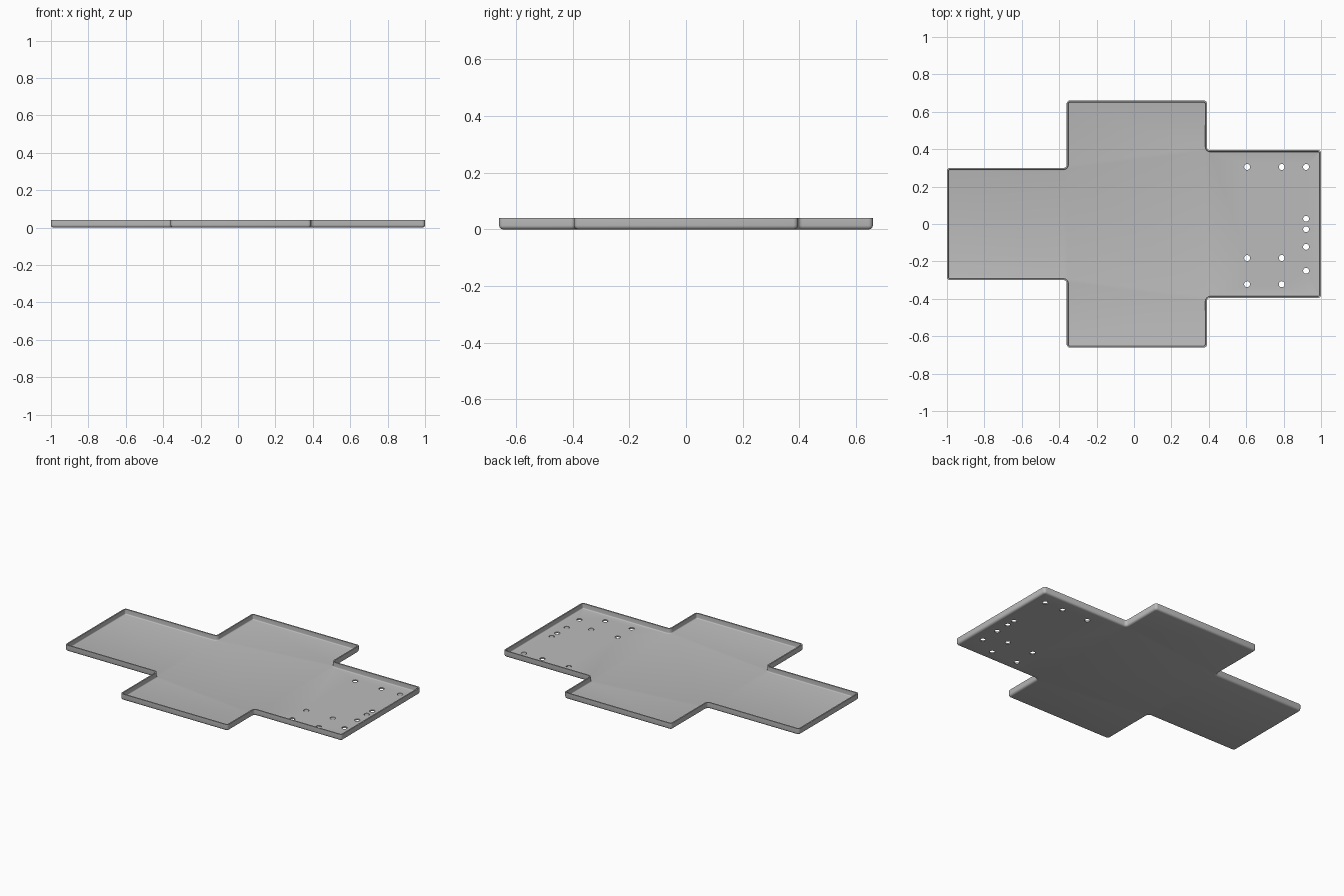
import bpy, bmesh, math
from mathutils import Vector

cube = bpy.data.objects.get("Cube")
if cube:
    bpy.data.objects.remove(cube)

HEIGHT, SHEET = 0.04, 0.008      # rim height, sheet thickness
BEND = 0.014                     # outer bend radius between floor and rim
CORNER = 0.016                   # plan corner radius
HOLE = 0.016
STEPS = 4

# Cross-shaped plan, counter-clockwise
L, R = -0.36, 0.39
plan = [Vector(p) for p in (
    (-1, -0.3), (L, -0.3), (L, -0.66), (R, -0.66), (R, -0.395), (1, -0.395),
    (1, 0.395), (R, 0.395), (R, 0.66), (L, 0.66), (L, 0.3), (-1, 0.3))]

holes = [(x, y) for x in (0.605, 0.79) for y in (0.305, -0.182, -0.322)]
holes += [(0.92, y) for y in (0.305, 0.028, -0.028, -0.122, -0.25)]


def outline(inset):
    """Plan with rounded corners, moved inward by inset."""
    points = []
    for i, p in enumerate(plan):
        d1 = (p - plan[i - 1]).normalized()
        d2 = (plan[(i + 1) % len(plan)] - p).normalized()
        n1, n2 = Vector((-d1.y, d1.x)), Vector((-d2.y, d2.x))
        side = 1 if d1.cross(d2) > 0 else -1
        centre = p + (n1 + n2) * CORNER * side
        radius = CORNER - inset * side
        for k in range(STEPS + 1):
            a = k / STEPS * math.pi / 2
            n = n1 * math.cos(a) + n2 * math.sin(a)
            points.append(centre - n * radius * side)
    return points


def circle(x, y, n=20):
    return [Vector((x + HOLE * math.cos(2 * math.pi * k / n),
                    y + HOLE * math.sin(2 * math.pi * k / n))) for k in range(n)]


def ring(bm, points, z):
    return [bm.verts.new((p.x, p.y, z)) for p in points]


def join(bm, a, b):
    for i in range(len(a)):
        j = (i + 1) % len(a)
        bm.faces.new((a[i], a[j], b[j], b[i]))


def loop_edges(bm, loop):
    edges = []
    for i, v in enumerate(loop):
        w = loop[(i + 1) % len(loop)]
        edges.append(bm.edges.get((v, w)) or bm.edges.new((v, w)))
    return edges


# Rim section from underside, round the outer bend, over the lip, to the floor
angles = [k / STEPS * math.pi / 2 for k in range(STEPS + 1)]
inner = BEND - SHEET
section = [(BEND - BEND * math.sin(a), BEND - BEND * math.cos(a)) for a in angles]
section += [(0, HEIGHT), (SHEET, HEIGHT)]
section += [(BEND - inner * math.sin(a), BEND - inner * math.cos(a))
            for a in reversed(angles)]

bm = bmesh.new()
rings = [ring(bm, outline(d), z) for d, z in section]
for a, b in zip(rings, rings[1:]):
    join(bm, a, b)

# Hole walls
low = [ring(bm, circle(*h), 0) for h in holes]
high = [ring(bm, circle(*h), SHEET) for h in holes]
for a, b in zip(low, high):
    join(bm, b, a)

# Underside and floor, filled around the holes
for border, cuts, up in ((rings[0], low, -1), (rings[-1], high, 1)):
    edges = [e for lp in [border] + cuts for e in loop_edges(bm, lp)]
    bmesh.ops.triangle_fill(bm, edges=edges, use_beauty=True, normal=(0, 0, up))
bmesh.ops.recalc_face_normals(bm, faces=bm.faces)

mesh = bpy.data.meshes.new("tray")
bm.to_mesh(mesh)
bm.free()
tray = bpy.data.objects.new("tray", mesh)
bpy.context.collection.objects.link(tray)

grey = bpy.data.materials.new("grey metal")
grey.use_nodes = True
colour = (0.5, 0.5, 0.5, 1)
grey.diffuse_color = colour
grey.node_tree.nodes["Principled BSDF"].inputs["Base Color"].default_value = colour
mesh.materials.append(grey)

bpy.context.view_layer.objects.active = tray
tray.select_set(True)
bpy.ops.object.shade_smooth_by_angle(angle=math.radians(35))
